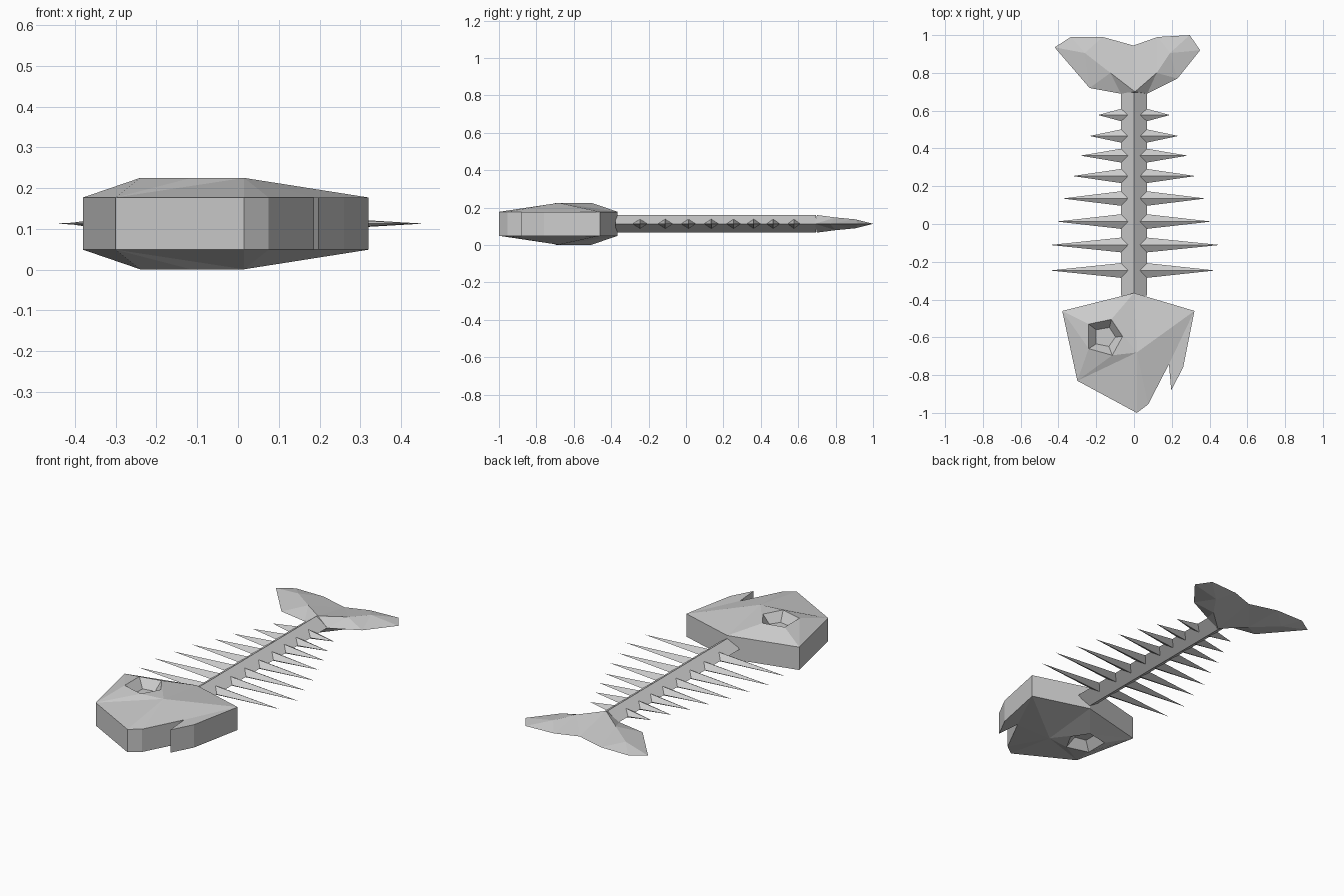
import bpy, bmesh

if "Cube" in bpy.data.objects:
    bpy.data.objects.remove(bpy.data.objects["Cube"])

MID = 0.113  # height of the plane the whole fish is mirrored about


def finish(bm, name):
    bmesh.ops.remove_doubles(bm, verts=bm.verts, dist=0.0005)
    bmesh.ops.recalc_face_normals(bm, faces=bm.faces)
    mesh = bpy.data.meshes.new(name)
    bm.to_mesh(mesh)
    bm.free()
    obj = bpy.data.objects.new(name, mesh)
    bpy.context.collection.objects.link(obj)
    return obj


def plate(name, rim, rim_h, inner, faces):
    """Faceted plate: same relief above and below MID, walled along the rim."""
    bm = bmesh.new()
    pts = [(x, y, rim_h) for x, y in rim] + inner
    sides = []
    for s in (1, -1):
        vs = [bm.verts.new((x, y, MID + s * h)) for x, y, h in pts]
        for f in faces:
            bm.faces.new([vs[i] for i in f])
        sides.append(vs)
    if rim_h > 0:
        n = len(rim)
        for i in range(n):
            j = (i + 1) % n
            bm.faces.new((sides[0][i], sides[0][j], sides[1][j], sides[1][i]))
    return finish(bm, name)


# Head: outline with open mouth notch, raised cheek and sunken eyes
head_rim = [(-0.38, -0.46), (0.0, -0.365), (0.32, -0.46), (0.26, -0.76), (0.197, -0.88),
            (0.185, -0.742), (0.075, -0.955), (0.015, -1.0), (-0.30, -0.83)]
eye_rim = [(-0.24, -0.53), (-0.12, -0.505), (-0.06, -0.595), (-0.115, -0.695), (-0.24, -0.66)]
eye_floor = [(-0.2, -0.56), (-0.13, -0.548), (-0.098, -0.598), (-0.133, -0.648), (-0.2, -0.635)]
head_inner = ([(0.015, -0.68, 0.112)]
              + [(x, y, 0.112) for x, y in eye_rim]
              + [(x, y, 0.065) for x, y in eye_floor])
R, E, F = 9, 10, 15  # first index of cheek point, eye rim, eye floor
head_faces = [(0, 1, E + 1), (0, E + 1, E), (1, R, E + 1), (E + 1, R, E + 2), (1, 2, R),
              (2, 5, R), (2, 3, 5), (3, 4, 5), (R, 5, 6), (R, 6, 7), (R, 7, 8),
              (R, 8, E + 3), (R, E + 3, E + 2), (8, E + 4, E + 3), (8, 0, E + 4),
              (0, E, E + 4), tuple(range(F, F + 5))]
head_faces += [(E + i, E + (i + 1) % 5, F + (i + 1) % 5, F + i) for i in range(5)]
plate("head", head_rim, 0.064, head_inner, head_faces)

# Tail fin: two lobes thinning to a sharp rim
tail_rim = [(-0.07, 0.69), (-0.235, 0.72), (-0.42, 0.935), (-0.335, 0.99), (-0.165, 0.99),
            (-0.003, 0.945), (0.125, 0.99), (0.295, 1.0), (0.35, 0.92), (0.23, 0.77), (0.07, 0.69)]
tail_inner = [(0.005, 0.70, 0.047), (-0.125, 0.80, 0.034), (-0.26, 0.905, 0.024),
              (0.12, 0.80, 0.034), (0.19, 0.905, 0.024)]
tail_faces = []
for t, a, b in (((0, 1, 2, 3, 4, 5), 12, 13), ((10, 9, 8, 7, 6, 5), 14, 15)):
    tail_faces += [(11, t[0], a), (t[0], t[1], a), (t[1], b, a), (t[1], t[2], b), (t[2], t[3], b),
                   (t[3], t[4], b), (t[4], a, b), (t[4], t[5], a), (t[5], 11, a)]
tail_faces.append((0, 11, 10))
plate("tail_fin", tail_rim, 0.0, tail_inner, tail_faces)

# Spine: diamond section bar
bm = bmesh.new()
section = [(0.068, 0), (0, 0.047), (-0.068, 0), (0, -0.047)]
ends = [[bm.verts.new((x, y, MID + z)) for x, z in section] for y in (-0.378, 0.695)]
for i in range(4):
    j = (i + 1) % 4
    bm.faces.new((ends[0][i], ends[0][j], ends[1][j], ends[1][i]))
for end in ends:
    bm.faces.new(end)
finish(bm, "spine")

# Ribs: thin four-sided spikes on both sides
ribs = [(0.577, -0.19, 0.19), (0.466, -0.235, 0.235), (0.362, -0.283, 0.283),
        (0.254, -0.325, 0.325), (0.135, -0.38, 0.38), (0.013, -0.41, 0.41),
        (-0.111, -0.445, 0.455), (-0.246, -0.445, 0.43)]
for n, (y, left, right) in enumerate(ribs):
    for side, tip_x in (("left", left), ("right", right)):
        bm = bmesh.new()
        bx = 0.03 if tip_x > 0 else -0.03
        base = [bm.verts.new((bx, y + dy, MID + dz))
                for dy, dz in ((0.043, 0), (0, 0.025), (-0.043, 0), (0, -0.025))]
        tip = bm.verts.new((tip_x, y, MID))
        bm.faces.new(base)
        for i in range(4):
            bm.faces.new((base[i], base[(i + 1) % 4], tip))
        finish(bm, f"rib_{side}_{n + 1}")
